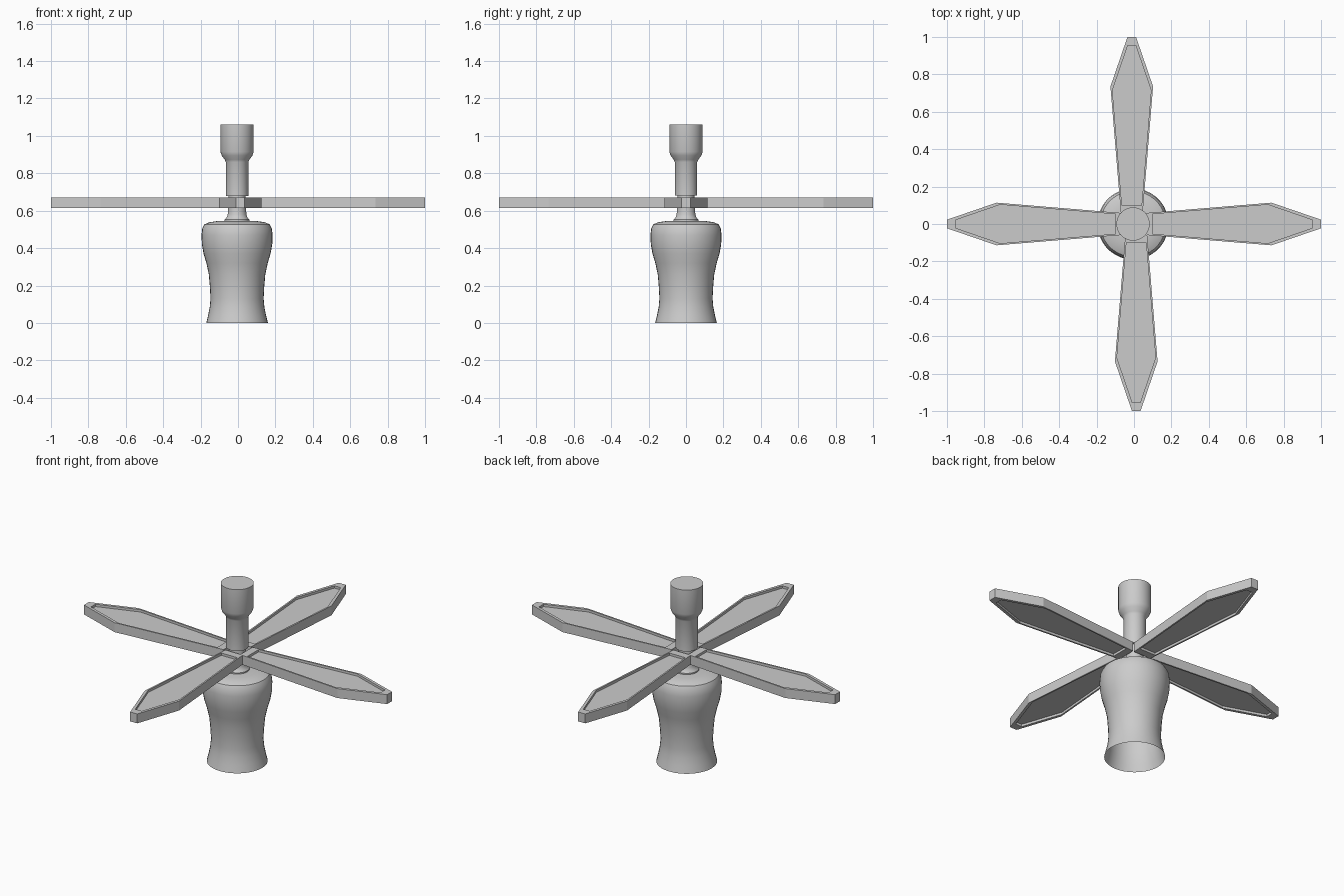
import bpy, bmesh, math

if "Cube" in bpy.data.objects:
    bpy.data.objects.remove(bpy.data.objects["Cube"])

CX = -0.005  # axis of the turned parts
SEG = 36


def finish(bm, name, angle=None):
    mesh = bpy.data.meshes.new(name)
    bm.to_mesh(mesh)
    bm.free()
    ob = bpy.data.objects.new(name, mesh)
    bpy.context.collection.objects.link(ob)
    if angle:
        bpy.ops.object.select_all(action='DESELECT')
        ob.select_set(True)
        bpy.context.view_layer.objects.active = ob
        bpy.ops.object.shade_smooth_by_angle(angle=math.radians(angle))
    return ob


def lathe(name, profile, cap_bottom, cap_top):
    """Turn an (r, z) profile, listed upwards, around the vertical axis."""
    bm = bmesh.new()
    rings = [[bm.verts.new((CX + r * math.cos(2 * math.pi * i / SEG),
                            r * math.sin(2 * math.pi * i / SEG), z))
              for i in range(SEG)] for r, z in profile]
    for a, b in zip(rings, rings[1:]):
        for i in range(SEG):
            j = (i + 1) % SEG
            bm.faces.new((a[i], a[j], b[j], b[i]))
    if cap_bottom:
        bm.faces.new(rings[0][::-1])
    if cap_top:
        bm.faces.new(rings[-1])
    return finish(bm, name, 35)


# Vase-shaped lamp shade, open at the bottom
lathe("lamp_shade", [
    (0.165, 0.0), (0.155, 0.04), (0.146, 0.085), (0.142, 0.13), (0.145, 0.19),
    (0.151, 0.26), (0.164, 0.32), (0.179, 0.37), (0.188, 0.42), (0.19, 0.47),
    (0.186, 0.505), (0.175, 0.527), (0.15, 0.538), (0.11, 0.544), (0.06, 0.546),
], False, False)

# Short neck through the hub
lathe("neck", [(0.066, 0.544), (0.066, 0.553), (0.056, 0.563), (0.05, 0.58),
               (0.048, 0.612), (0.045, 0.68)], True, True)

# Ceiling rod with its flared cup
lathe("ceiling_rod", [(0.06, 0.68), (0.06, 0.86), (0.066, 0.873), (0.082, 0.895),
                      (0.089, 0.915), (0.089, 1.06)], True, True)

# Blade outline along +x: (distance, half width); panel is a scaled copy
OUTLINE = [(0.055, 0.058), (0.735, 0.114), (1.0, 0.023)]
MID, SCALE = 0.5275, 0.905
Z0, Z1, DEPTH = 0.614, 0.67, 0.014


def blade(name, turn, offset):
    bm = bmesh.new()
    outer = [(x, -w) for x, w in OUTLINE] + [(x, w) for x, w in reversed(OUTLINE)]
    inner = [(MID + (x - MID) * SCALE, w * SCALE) for x, w in outer]
    c, s = math.cos(turn), math.sin(turn)

    def ring(points, z):
        return [bm.verts.new((x * c - y * s + offset, x * s + y * c, z))
                for x, y in points]

    # bottom panel, bottom rim, side, top rim, recessed top panel
    rings = [ring(inner, Z0 + DEPTH), ring(inner, Z0), ring(outer, Z0),
             ring(outer, Z1), ring(inner, Z1), ring(inner, Z1 - DEPTH)]
    n = len(outer)
    for a, b in zip(rings, rings[1:]):
        for i in range(n):
            j = (i + 1) % n
            bm.faces.new((a[i], a[j], b[j], b[i]))
    bm.faces.new(rings[0][::-1])
    bm.faces.new(rings[-1])
    bmesh.ops.recalc_face_normals(bm, faces=bm.faces)
    finish(bm, name)


# Four blades; the front and back ones sit slightly off centre
for i, (name, off) in enumerate([("right_blade", 0), ("back_blade", -0.012),
                                 ("left_blade", 0), ("front_blade", 0.012)]):
    blade(name, i * math.pi / 2, off)
